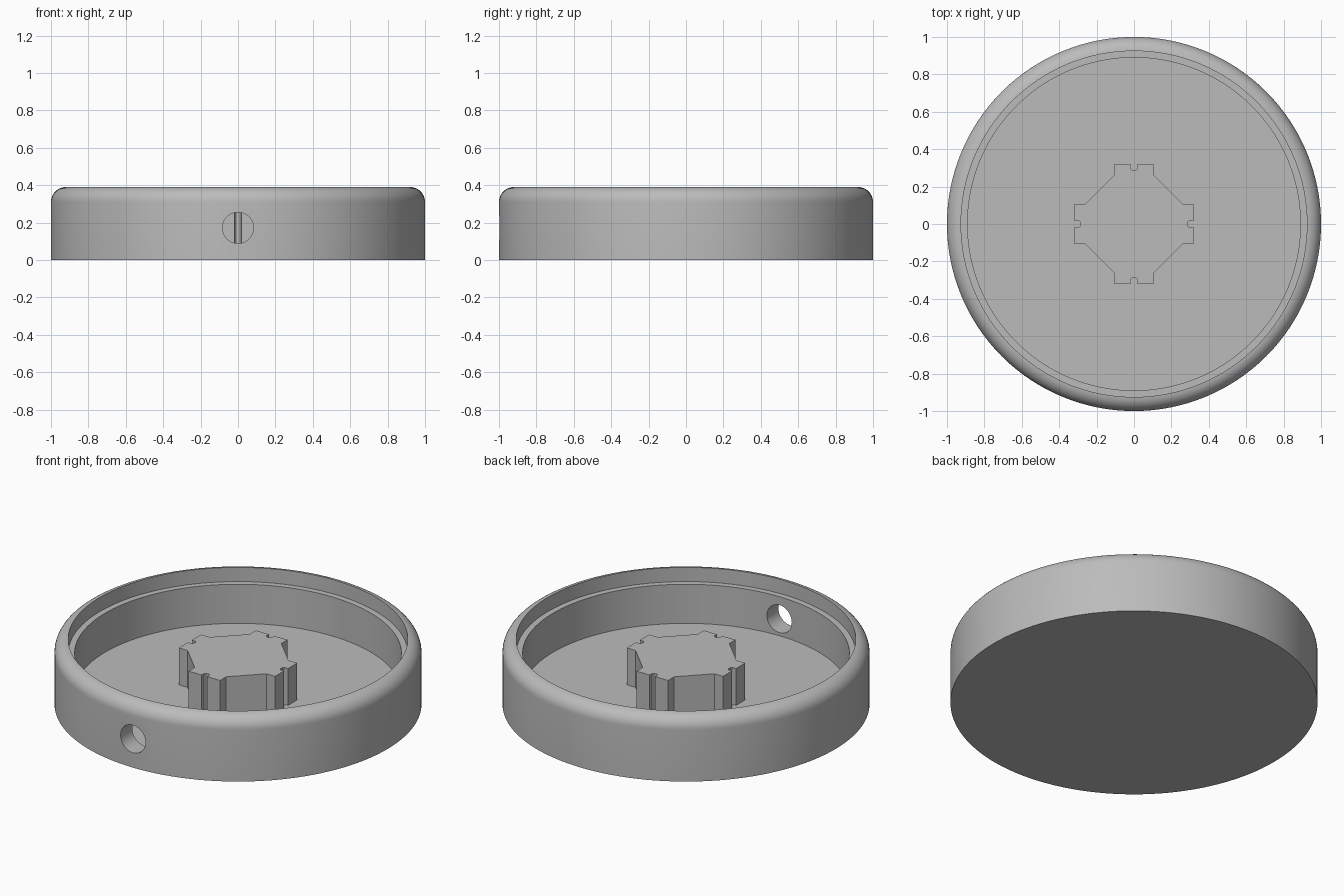
import bpy
import bmesh
from math import sin, cos, pi, radians
from mathutils import Matrix

cube = bpy.data.objects.get("Cube")
if cube:
    bpy.data.objects.remove(cube, do_unlink=True)

HEIGHT, FILLET = 0.39, 0.08
FLOOR, LEDGE = 0.07, 0.305
LIP_R, WALL_R = 0.925, 0.89

grey = bpy.data.materials.new("plain grey")
grey.use_nodes = True
grey.diffuse_color = (0.5, 0.5, 0.5, 1)
grey.node_tree.nodes["Principled BSDF"].inputs["Base Color"].default_value = grey.diffuse_color


def make_object(name, bm):
    bmesh.ops.recalc_face_normals(bm, faces=bm.faces)
    mesh = bpy.data.meshes.new(name)
    bm.to_mesh(mesh)
    bm.free()
    obj = bpy.data.objects.new(name, mesh)
    bpy.context.collection.objects.link(obj)
    mesh.materials.append(grey)
    return obj


def lathe(name, profile, steps=128):
    """Closed solid of revolution; the profile starts and ends off the axis."""
    bm = bmesh.new()
    rings = [[bm.verts.new((r * cos(2 * pi * i / steps), r * sin(2 * pi * i / steps), z))
              for i in range(steps)] for r, z in profile]
    for low, high in zip(rings, rings[1:]):
        for i in range(steps):
            j = (i + 1) % steps
            bm.faces.new((low[i], low[j], high[j], high[i]))
    bm.faces.new(rings[0])
    bm.faces.new(rings[-1])
    return make_object(name, bm)


# Round tray: rounded outer rim, stepped lip inside, flat floor
rim = [(1 - FILLET + FILLET * cos(a), HEIGHT - FILLET + FILLET * sin(a))
       for a in (pi / 2 * k / 10 for k in range(11))]
rim[-1] = (LIP_R, HEIGHT)
tray = lathe("tray", [(1, 0)] + rim + [(LIP_R, LEDGE), (WALL_R, LEDGE), (WALL_R, FLOOR)])

# Cable hole through the front wall
bm = bmesh.new()
bmesh.ops.create_cone(bm, cap_ends=True, segments=48, radius1=0.083, radius2=0.083, depth=0.4,
                      matrix=Matrix.Translation((0, -0.95, 0.172)) @ Matrix.Rotation(pi / 2, 4, 'X'))
cutter = make_object("hole_cutter", bm)
cutter.hide_render = True
cut = tray.modifiers.new("cable hole", 'BOOLEAN')
cut.operation, cut.solver, cut.object = 'DIFFERENCE', 'EXACT', cutter
bpy.context.view_layer.objects.active = tray
tray.select_set(True)
bpy.ops.object.modifier_apply(modifier=cut.name)
bpy.data.objects.remove(cutter, do_unlink=True)
bpy.ops.object.shade_smooth_by_angle(angle=radians(30))

# Central boss: four notched arms joined by diagonal sides
arm = [(0.262, -0.105), (0.32, -0.105), (0.32, -0.018), (0.295, -0.018), (0.288, -0.011)]
arm += [(x, -y) for x, y in reversed(arm)]
bm = bmesh.new()
outline = []
for quarter in range(4):
    turn = Matrix.Rotation(quarter * pi / 2, 3, 'Z')
    outline += [bm.verts.new(turn @ Matrix.Identity(3) @ bm.verts.new((x, y, FLOOR - 0.02)).co)
                for x, y in arm]
bmesh.ops.delete(bm, geom=[v for v in bm.verts if v not in outline], context='VERTS')
base = bm.faces.new(outline)
top = bmesh.ops.extrude_face_region(bm, geom=[base], use_keep_orig=True)["geom"]
bmesh.ops.translate(bm, vec=(0, 0, 0.292 - FLOOR + 0.02),
                    verts=[g for g in top if isinstance(g, bmesh.types.BMVert)])
make_object("center_boss", bm)
